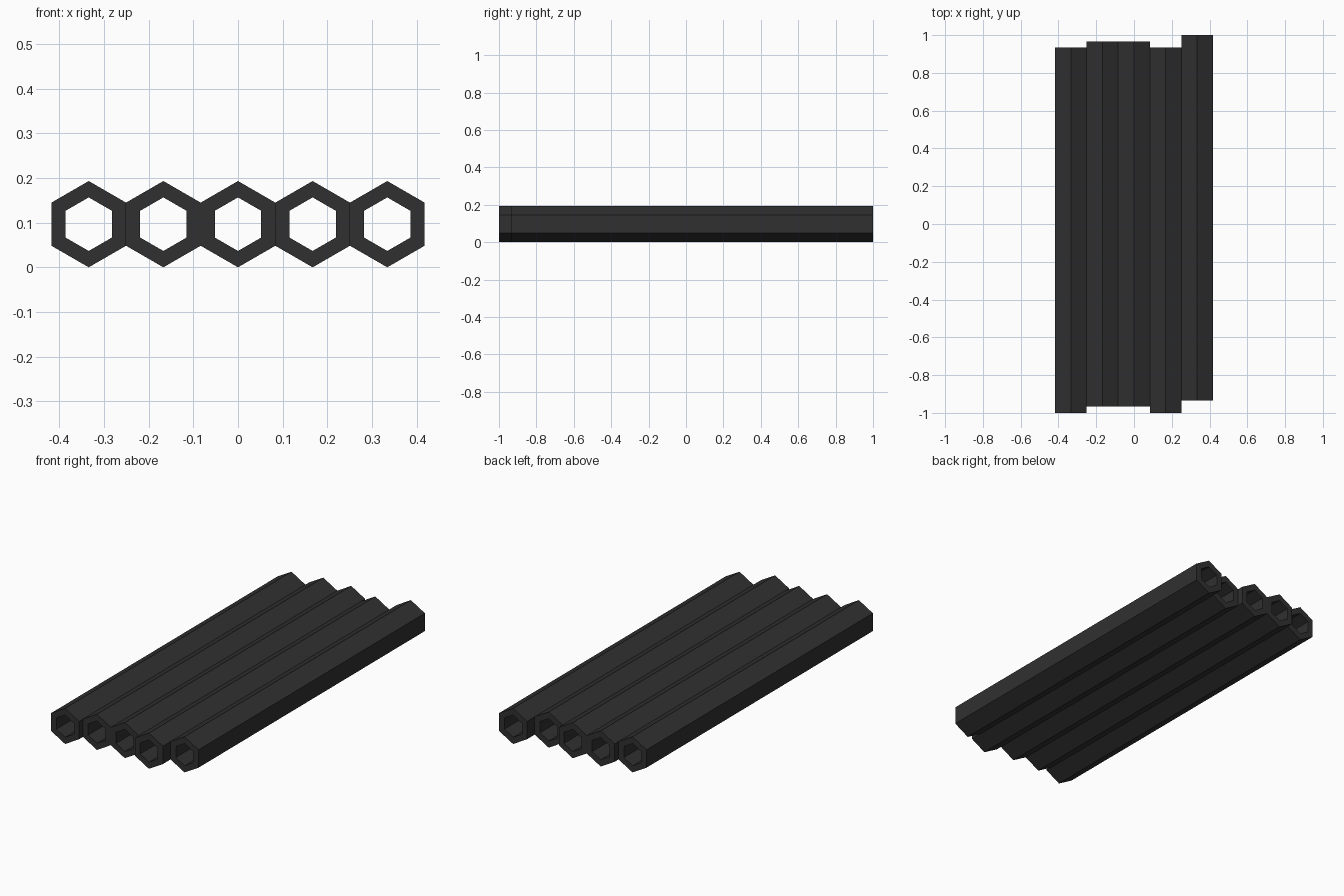
import bpy, bmesh, math

if "Cube" in bpy.data.objects:
    bpy.data.objects.remove(bpy.data.objects["Cube"])

dark = bpy.data.materials.new("dark_grey")
dark.diffuse_color = (0.03, 0.03, 0.03, 1)
dark.use_nodes = True
dark.node_tree.nodes["Principled BSDF"].inputs["Base Color"].default_value = dark.diffuse_color

R_OUT, R_IN, STEP, LENGTH = 0.0966, 0.06, 0.1672, 1.9345


def hex_tube(name, x, y0):
    """Hollow hexagonal tube along y, point up."""
    bm = bmesh.new()
    rings = []
    for r in (R_OUT, R_IN):
        for y in (y0, y0 + LENGTH):
            rings.append([bm.verts.new((x + r * math.sin(i * math.pi / 3), y,
                                        R_OUT + r * math.cos(i * math.pi / 3)))
                          for i in range(6)])
    of, ob, inf, inb = rings
    for a, b in ((of, ob), (ob, inb), (inb, inf), (inf, of)):
        for i in range(6):
            j = (i + 1) % 6
            bm.faces.new((a[i], a[j], b[j], b[i]))
    bmesh.ops.recalc_face_normals(bm, faces=bm.faces)
    me = bpy.data.meshes.new(name)
    bm.to_mesh(me)
    bm.free()
    me.materials.append(dark)
    bpy.context.collection.objects.link(bpy.data.objects.new(name, me))


# Five tubes side by side, staggered lengthwise
for k, y0 in enumerate((-1.0, -0.967, -0.967, -1.0, -0.9345)):
    hex_tube(f"hex_tube_{k + 1}", (k - 2) * STEP, y0)
